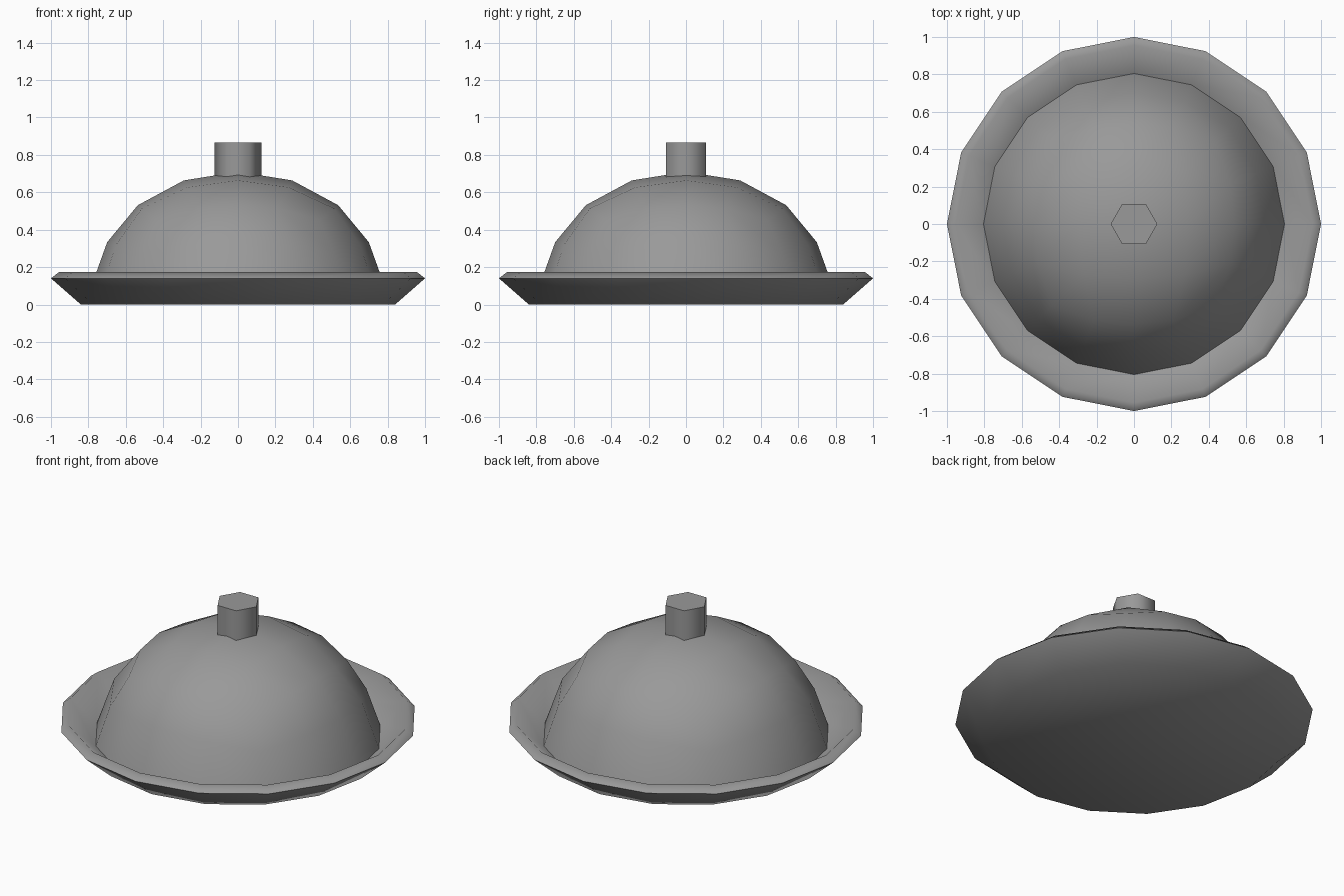
import bpy
import bmesh
from math import cos, sin, tan, pi, radians

cube = bpy.data.objects.get("Cube")
if cube:
    bpy.data.objects.remove(cube, do_unlink=True)

# One plain grey for everything
grey = bpy.data.materials.new("dull grey metal")
grey.use_nodes = True
colour = (0.32, 0.32, 0.32, 1)
grey.diffuse_color = colour
grey.node_tree.nodes["Principled BSDF"].inputs["Base Color"].default_value = colour


def finish(bm, name, angle):
    """Turn a bmesh into a smooth-shaded object that keeps sharp edges."""
    bmesh.ops.recalc_face_normals(bm, faces=bm.faces)
    mesh = bpy.data.meshes.new(name)
    bm.to_mesh(mesh)
    bm.free()
    mesh.materials.append(grey)
    obj = bpy.data.objects.new(name, mesh)
    bpy.context.collection.objects.link(obj)
    bpy.ops.object.select_all(action='DESELECT')
    obj.select_set(True)
    bpy.context.view_layer.objects.active = obj
    bpy.ops.object.shade_smooth_by_angle(angle=radians(angle))
    return obj


def lathe(name, profile, sides, angle):
    """Spin (radius, height) points round z and cap both ends."""
    bm = bmesh.new()
    rings = []
    for r, z in profile:
        rings.append([bm.verts.new((r * cos(2 * pi * i / sides),
                                    r * sin(2 * pi * i / sides), z))
                      for i in range(sides)])
    for low, high in zip(rings, rings[1:]):
        for i in range(sides):
            j = (i + 1) % sides
            bm.faces.new((low[i], low[j], high[j], high[i]))
    bm.faces.new(rings[0])
    bm.faces.new(rings[-1])
    return finish(bm, name, angle)


# Tray: sloping outside, bevelled rim, sloping inside down to a flat floor
lathe("tray", [(0.84, 0), (1, 0.14), (0.955, 0.175), (0.81, 0.04)], 16, 85)

# Dome lid: rounded cube, cut at its middle, with a flared foot
bm = bmesh.new()
bmesh.ops.create_cube(bm, size=2)
bmesh.ops.subdivide_edges(bm, edges=bm.edges, cuts=3, use_grid_fill=True)
below = [v for v in bm.verts if v.co.z < -0.01]
bmesh.ops.delete(bm, geom=below, context='VERTS')
for v in bm.verts:
    v.co = [tan(c * pi / 4) for c in v.co]
    v.co.normalize()
    if v.co.z < 0.01:
        v.co = (v.co.x * 0.805, v.co.y * 0.805, 0.04)
    else:
        v.co = (v.co.x * 0.757, v.co.y * 0.757, 0.1 + v.co.z * 0.61)
finish(bm, "dome_lid", 60)

# Six-sided knob on top
lathe("knob", [(0.125, 0.62), (0.125, 0.865)], 6, 65)
